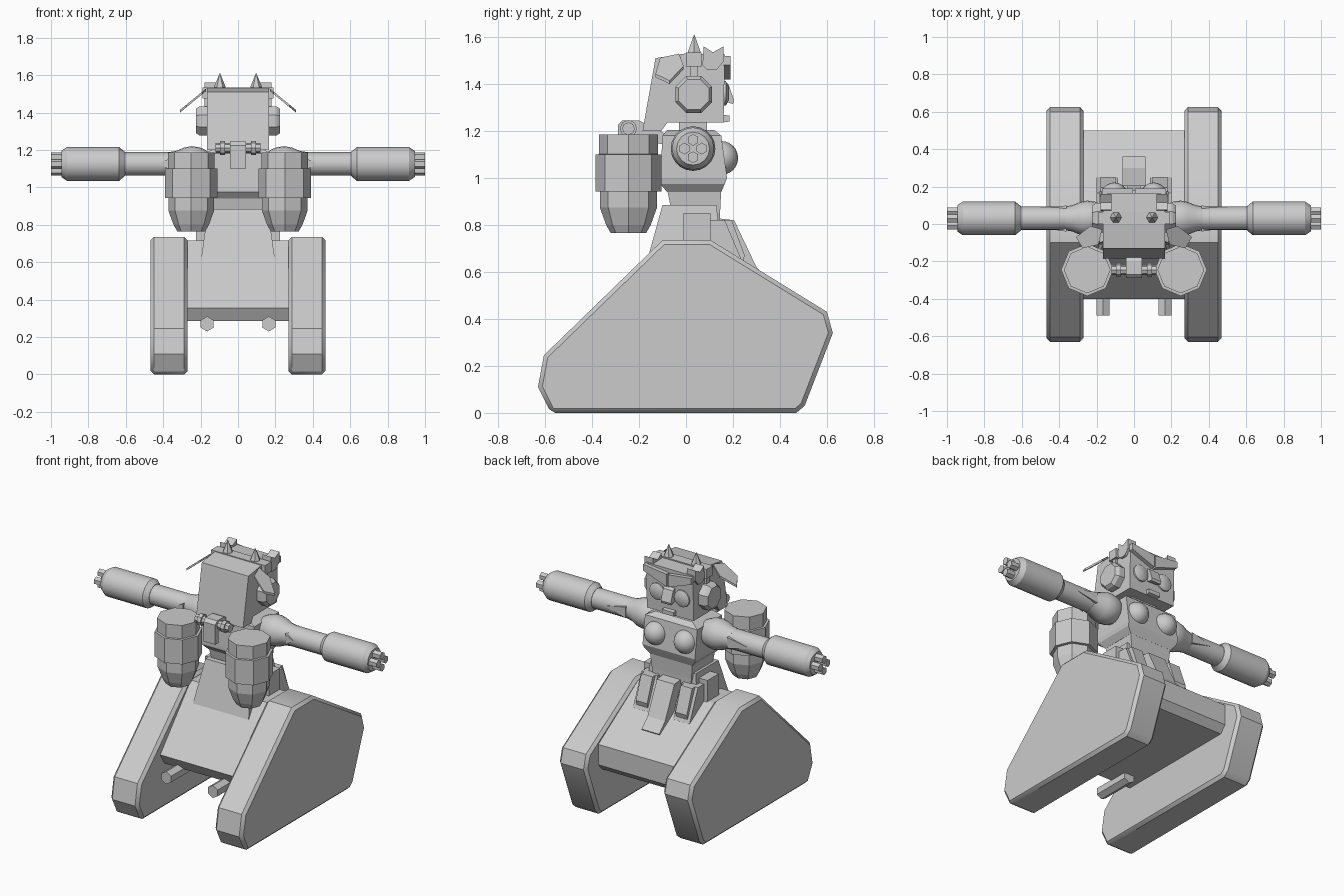
import bpy, bmesh, math
from mathutils import Matrix, Vector

grey = bpy.data.materials.new("grey")
grey.diffuse_color = (0.6, 0.6, 0.6, 1)


def finish(name, bm, smooth=0, bevel=0):
    bmesh.ops.recalc_face_normals(bm, faces=bm.faces)
    me = bpy.data.meshes.new(name)
    bm.to_mesh(me)
    bm.free()
    me.materials.append(grey)
    ob = bpy.data.objects.new(name, me)
    bpy.context.collection.objects.link(ob)
    if bevel:
        mod = ob.modifiers.new("bevel", 'BEVEL')
        mod.width, mod.segments, mod.limit_method = bevel, 1, 'ANGLE'
        mod.angle_limit = math.radians(60)
    if smooth:
        for o in bpy.context.selected_objects:
            o.select_set(False)
        ob.select_set(True)
        bpy.context.view_layer.objects.active = ob
        bpy.ops.object.shade_smooth_by_angle(angle=math.radians(smooth))
    return ob


def loft(name, rings, smooth=0, bevel=0):
    """Skin a list of equal-length point rings and cap both ends."""
    bm = bmesh.new()
    vs = [[bm.verts.new(p) for p in r] for r in rings]
    n = len(vs[0])
    for a, b in zip(vs, vs[1:]):
        for i in range(n):
            bm.faces.new((a[i], a[(i + 1) % n], b[(i + 1) % n], b[i]))
    bm.faces.new(vs[0][::-1])
    bm.faces.new(vs[-1])
    return finish(name, bm, smooth, bevel)


def prism(name, prof, x0, x1, smooth=0, bevel=0):
    """Extrude a (y, z) profile along x."""
    return loft(name, [[(x, y, z) for y, z in prof] for x in (x0, x1)], smooth, bevel)


def stack(name, levels):
    """Tapered block from levels (z, half width, y min, y max)."""
    return loft(name, [[(-w, a, z), (w, a, z), (w, b, z), (-w, b, z)] for z, w, a, b in levels])


def box(name, x0, x1, y0, y1, z0, z1):
    return prism(name, [(y0, z0), (y1, z0), (y1, z1), (y0, z1)], x0, x1)


def lathe(name, centre, axis, prof, sides, smooth=0, turn=0.0):
    """Turned part from (distance, radius) pairs along an axis."""
    rot = Vector((0, 0, 1)).rotation_difference(Vector(axis)).to_matrix()
    rings = []
    for h, r in prof:
        ring = []
        for i in range(sides):
            a = 2 * math.pi * (i + turn) / sides
            ring.append(Vector(centre) + rot @ Vector((r * math.cos(a), r * math.sin(a), h)))
        rings.append(ring)
    return loft(name, rings, smooth)


def ball(name, c, r):
    bm = bmesh.new()
    bmesh.ops.create_uvsphere(bm, u_segments=20, v_segments=12, radius=r, matrix=Matrix.Translation(c))
    return finish(name, bm, 60)


# Hull between the tracks
prism("hull", [(-0.40, 0.355), (-0.09, 0.715), (0.10, 0.715), (0.50, 0.46),
               (0.50, 0.33), (0.46, 0.286), (-0.36, 0.286)], -0.28, 0.28)

# Torso
stack("skirt", [(0.56, 0.205, -0.19, 0.16), (0.885, 0.16, -0.10, 0.13)])
stack("waist", [(0.80, 0.13, -0.055, 0.145), (0.85, 0.14, -0.06, 0.145), (0.95, 0.15, -0.08, 0.15)])
stack("chest", [(0.94, 0.15, -0.08, 0.15), (0.975, 0.18, -0.11, 0.165), (1.0, 0.185, -0.11, 0.175),
                (1.18, 0.185, -0.10, 0.15), (1.205, 0.13, -0.08, 0.12)])
box("neck", -0.09, 0.09, -0.03, 0.09, 1.18, 1.25)
prism("centre_flap", [(0.12, 0.83), (0.205, 0.82), (0.30, 0.62), (0.36, 0.56),
                      (0.33, 0.52), (0.24, 0.58)], -0.062, 0.062)

# Head with a long back slab
prism("head", [(-0.185, 1.20), (-0.13, 1.51), (0.0, 1.53), (0.165, 1.525), (0.16, 1.235),
               (-0.08, 1.235), (-0.105, 1.20)], -0.165, 0.165)
box("head_band", -0.19, 0.19, 0.0, 0.065, 1.475, 1.535)
prism("nose", [(0.15, 1.42), (0.18, 1.40), (0.205, 1.33), (0.20, 1.315), (0.15, 1.33)], -0.035, 0.035)
prism("mouth", [(0.15, 1.27), (0.185, 1.265), (0.185, 1.24), (0.15, 1.235)], -0.04, 0.04)

# Pod axle and clip
lathe("pod_axle", (-0.12, -0.245, 1.21), (1, 0, 0), [(0, 0.027), (0.24, 0.027)], 8)
prism("axle_clip", [(-0.29, 1.10), (-0.29, 1.225), (-0.27, 1.245), (-0.20, 1.245), (-0.09, 1.19),
                    (-0.09, 1.14), (-0.20, 1.17), (-0.255, 1.17), (-0.255, 1.10)], -0.042, 0.042)

track = [(-0.575, 0), (-0.63, 0.11), (-0.605, 0.245), (-0.10, 0.735), (0.105, 0.735),
         (0.60, 0.43), (0.625, 0.34), (0.505, 0.03), (0.47, 0)]

for s, side in ((-1, "left"), (1, "right")):
    ax = (s, 0, 0)
    # Lower body
    prism(side + "_track", track, s * 0.27, s * 0.467, 35, 0.018)
    lathe(side + "_front_lamp", (s * 0.165, -0.49, 0.27), (0, 1, 0), [(0, 0.04), (0.25, 0.04)], 6, turn=0.5)
    box(side + "_hip_block", s * 0.12, s * 0.225, -0.01, 0.105, 0.70, 0.85)
    prism(side + "_side_flap", [(0.10, 0.82), (0.165, 0.82), (0.25, 0.62), (0.24, 0.56), (0.10, 0.56)],
          s * 0.085, s * 0.20)
    prism(side + "_rear_flap", [(0.13, 0.82), (0.195, 0.82), (0.25, 0.67), (0.23, 0.60), (0.15, 0.60)],
          s * 0.10, s * 0.18)
    ball(side + "_chest_light", (s * 0.105, 0.15, 1.085), 0.072)

    # Arm with rotary gun
    arm_c = (0, 0.03, 1.125)
    lathe(side + "_shoulder", arm_c, ax,
          [(0.15, 0.06), (0.18, 0.078), (0.21, 0.09), (0.25, 0.095), (0.29, 0.087), (0.33, 0.07), (0.37, 0.063)], 20, 50)
    lathe(side + "_arm", arm_c, ax, [(0.33, 0.063), (0.62, 0.063)], 16, 40)
    lathe(side + "_gun", arm_c, ax, [(0.605, 0.065), (0.635, 0.09), (0.915, 0.09), (0.945, 0.07)], 16, 30)
    for i in range(4):
        a = i * math.pi / 2
        lathe(f"{side}_barrel_{i + 1}", (0, 0.03 + 0.037 * math.cos(a), 1.125 + 0.037 * math.sin(a)), ax,
              [(0.93, 0.025), (1.0, 0.025)], 6)
    # Dart-shaped fins on the arm
    for y, x1 in ((0.088, 0.50), (-0.03, 0.41)):
        loft(side + "_arm_fin", [[(s * 0.36, y - 0.01, 1.09), (s * 0.36, y + 0.01, 1.09),
                                  (s * 0.36, y + 0.01, 1.16), (s * 0.36, y - 0.01, 1.16)],
                                 [(s * x1, y - 0.005, 1.12), (s * x1, y + 0.005, 1.12),
                                  (s * x1, y + 0.005, 1.13), (s * x1, y - 0.005, 1.13)]])

    # Eight-sided pod
    lathe(side + "_pod", (s * 0.25, -0.245, 0), (0, 0, 1),
          [(0.765, 0.075), (0.80, 0.095), (0.875, 0.122), (0.942, 0.122), (0.943, 0.14), (1.10, 0.14),
           (1.101, 0.125), (1.185, 0.125)], 8)
    lathe(side + "_axle_flange", (s * 0.07, -0.245, 1.21), ax, [(0, 0.037), (0.025, 0.037)], 8)

    # Head details
    lathe(side + "_ear_disc", (0, 0.033, 1.355), ax,
          [(0.15, 0.085), (0.205, 0.085), (0.225, 0.07)], 8, turn=0.5)
    box(side + "_ear_stem", s * 0.15, s * 0.18, 0.02, 0.048, 1.40, 1.48)
    lathe(side + "_horn", (s * 0.097, 0.035, 1.51), (0, 0, 1), [(0, 0.035), (0.03, 0.03), (0.10, 0.001)], 6)
    lathe(side + "_eye", (s * 0.088, 0.15, 1.36), (0, 1, 0), [(0, 0.055), (0.02, 0.053), (0.032, 0.03)], 14, 40)
    # Slanted pentagonal ear plate
    plate = [(-0.13, 0.25), (-0.11, 0.85), (-0.03, 1.0), (-0.01, 0.55), (-0.07, 0.0)]
    loft(side + "_ear_plate", [[(s * (0.31 - 0.14 * t), y, 1.40 + 0.115 * t + d) for y, t in plate]
                               for d in (0, 0.014)])
    # Pointed brow crest
    crest = [(0.07, 1.48), (0.09, 1.46), (0.13, 1.46), (0.16, 1.495), (0.16, 1.56), (0.115, 1.535), (0.075, 1.56)]
    prism(side + "_crest", crest, s * 0.12, s * 0.18)
    loft(side + "_brow", [[(s * x, y, z) for x, z in ((0.005, 1.42), (0.17, 1.48), (0.17, 1.52), (0.005, 1.50))]
                          for y in (0.16, 0.19)])
